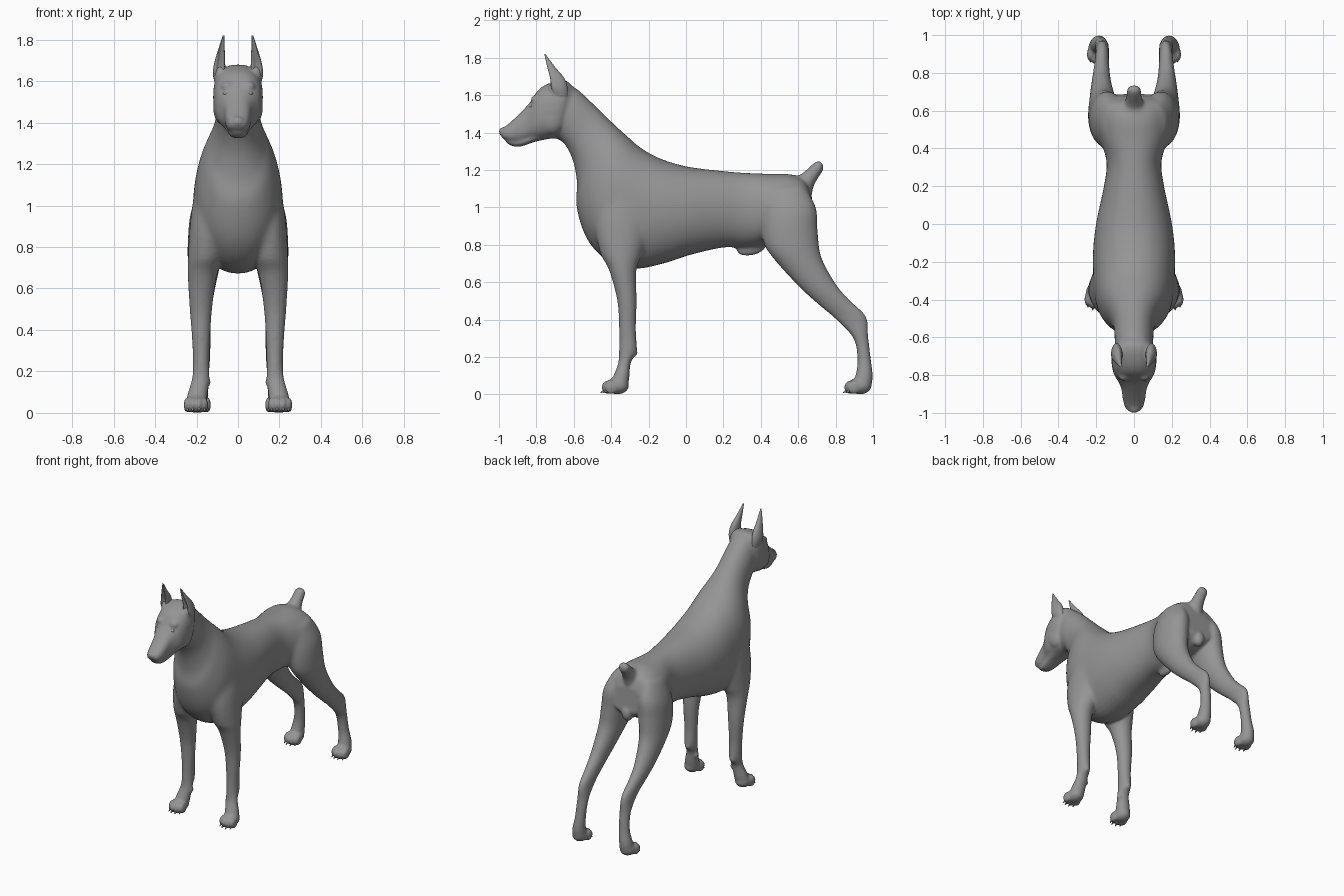
import bpy, bmesh, math
from mathutils import Matrix, Vector

# Dark grey coat
coat = bpy.data.materials.new("dark_grey")
coat.diffuse_color = (.3, .3, .3, 1)


def catmull(p, q, r, s, t):
    return [0.5 * (2 * b + (c - a) * t + (2 * a - 5 * b + 4 * c - d) * t * t
                   + (3 * b - a - 3 * c + d) * t ** 3) for a, b, c, d in zip(p, q, r, s)]


def loft(bm, rows, side=1, power=2.0, dent=0.0, seg=28, steps=5):
    """Skin oval rings. Row: y, z of one edge, y, z of the opposite edge, half width, x."""
    rows = [tuple(r) + (0,) * (6 - len(r)) for r in rows]
    fine = []
    for i in range(len(rows) - 1):
        p, s = rows[max(i - 1, 0)], rows[min(i + 2, len(rows) - 1)]
        fine += [catmull(p, rows[i], rows[i + 1], s, k / steps) for k in range(steps)]
    fine.append(rows[-1])
    rings = []
    for ya, za, yb, zb, w, x in fine:
        ring = []
        for k in range(seg):
            a = 2 * math.pi * k / seg
            c, s = math.cos(a), math.sin(a)
            u = math.copysign(abs(c) ** (2 / power), c) * (1 - dent * max(0, c) ** 4)
            v = math.copysign(abs(s) ** (2 / power), s)
            ring.append(bm.verts.new((side * (x + w * v), (ya + yb) / 2 + u * (ya - yb) / 2,
                                      (za + zb) / 2 + u * (za - zb) / 2)))
        rings.append(ring)
    faces = [bm.faces.new(rings[0]), bm.faces.new(rings[-1])]
    for a, b in zip(rings, rings[1:]):
        for k in range(seg):
            n = (k + 1) % seg
            faces.append(bm.faces.new((a[k], a[n], b[n], b[k])))
    bmesh.ops.recalc_face_normals(bm, faces=faces)


def blob(bm, loc, size, tilt=0.0):
    m = Matrix.Translation(loc) @ Matrix.Rotation(tilt, 4, 'X') @ Matrix.Diagonal((*size, 1))
    bmesh.ops.create_uvsphere(bm, u_segments=20, v_segments=12, radius=1, matrix=m)


def finish(bm, name):
    me = bpy.data.meshes.new(name)
    bm.to_mesh(me)
    bm.free()
    for p in me.polygons:
        p.use_smooth = True
    me.materials.append(coat)
    ob = bpy.data.objects.new(name, me)
    bpy.context.collection.objects.link(ob)
    return ob


def ramp(v, lo, hi):
    return min(1, max(0, (v - lo) / (hi - lo)))


TRUNK = [(.672, 1.06, .685, .92, .11), (.635, 1.14, .682, .87, .165), (.56, 1.178, .60, .82, .185),
         (.45, 1.18, .46, .80, .18), (.33, 1.185, .33, .785, .145), (.2, 1.195, .2, .785, .16),
         (0, 1.22, .02, .745, .20), (-.15, 1.267, -.12, .70, .217), (-.25, 1.325, -.28, .672, .217),
         (-.30, 1.368, -.42, .715, .212), (-.34, 1.403, -.53, .83, .195), (-.38, 1.44, -.585, 1.0, .16),
         (-.42, 1.478, -.583, 1.13, .13), (-.48, 1.537, -.605, 1.25, .108), (-.57, 1.622, -.65, 1.34, .102),
         (-.62, 1.655, -.70, 1.37, .10)]
HEAD = [(-.60, 1.64, -.66, 1.38, .09), (-.645, 1.679, -.70, 1.37, .117), (-.72, 1.668, -.77, 1.362, .118),
        (-.785, 1.632, -.81, 1.36, .105), (-.83, 1.567, -.84, 1.36, .083), (-.87, 1.522, -.875, 1.348, .067),
        (-.93, 1.463, -.925, 1.347, .059), (-.975, 1.425, -.965, 1.36, .047), (-.995, 1.405, -.985, 1.375, .03)]
JAW = [(-.72, 1.45, -.74, 1.365, .075), (-.80, 1.40, -.81, 1.35, .062), (-.88, 1.375, -.885, 1.325, .045),
       (-.935, 1.37, -.935, 1.33, .036), (-.964, 1.365, -.962, 1.348, .022)]
TAIL = [(.55, 1.15, .67, 1.05, .06), (.608, 1.175, .682, 1.11, .048), (.65, 1.207, .708, 1.16, .039),
        (.688, 1.24, .732, 1.198, .036), (.712, 1.25, .733, 1.228, .022)]
FRONT_LEG = [(-.40, 1.16, -.24, 1.16, .04, .13), (-.46, 1.03, -.20, 1.03, .075, .14),
             (-.487, .90, -.20, .89, .086, .148), (-.46, .76, -.235, .75, .086, .155),
             (-.412, .666, -.266, .66, .070, .172), (-.368, .505, -.264, .50, .054, .179),
             (-.357, .35, -.268, .35, .043, .178), (-.357, .25, -.264, .23, .04, .178),
             (-.362, .17, -.295, .17, .041, .18), (-.388, .10, -.303, .09, .048, .194),
             (-.41, .05, -.312, .03, .052, .203)]
HIND_LEG = [(.42, 1.09, .63, 1.12, .06, .11), (.40, .95, .694, 1.0, .092, .135), (.41, .82, .704, .87, .094, .148),
            (.465, .73, .725, .73, .08, .162), (.605, .575, .808, .58, .057, .172),
            (.715, .475, .885, .495, .043, .172), (.80, .403, .963, .415, .036, .169),
            (.895, .30, .974, .31, .036, .169), (.917, .185, .988, .19, .036, .175),
            (.908, .11, .998, .10, .043, .186), (.89, .05, .99, .03, .048, .19)]
EAR = [(-.70, 1.56, -.63, 1.58, .024, .082), (-.738, 1.63, -.632, 1.635, .031, .09),
       (-.745, 1.69, -.65, 1.69, .026, .088), (-.752, 1.75, -.70, 1.75, .016, .08),
       (-.759, 1.82, -.752, 1.82, .004, .07)]
PAWS = [(.203, -.367), (.190, .93)]      # centre of front and hind paw

# Body: overlapping forms, fused into one skin
body = bmesh.new()
loft(body, TRUNK, power=2.15, seg=40)
loft(body, HEAD, power=2.5)
loft(body, JAW, power=2.3)
loft(body, TAIL)
blob(body, (0, -.978, 1.405), (.031, .024, .024))           # nose
blob(body, (0, .35, .785), (.028, .085, .042), .2)          # sheath
blob(body, (0, .665, .87), (.04, .04, .055))                # rear bulge
claws = bmesh.new()
for side in (1, -1):
    loft(body, FRONT_LEG, side)
    loft(body, HIND_LEG, side)
    blob(body, (side * .053, -.803, 1.575), (.03, .028, .024))    # brow
    blob(body, (side * .075, -.72, 1.47), (.045, .07, .08))       # cheek
    blob(body, (side * .085, -.685, 1.63), (.034, .05, .05))      # ear root
    blob(body, (side * .178, -.275, .225), (.018, .018, .024))    # wrist pad
    blob(body, (side * .143, -.325, .15), (.012, .016, .022))     # dew toe
    for px, py in PAWS:
        blob(body, (side * px, py, .046), (.053, .062, .046))
        for off, fwd in ((-.041, -.032), (-.015, -.048), (.015, -.048), (.041, -.032)):
            blob(body, (side * (px + off), py + fwd, .038), (.0185, .038, .038), .2)
            # claw pointing forward and down
            d = Vector((0, -.8, -.5)).to_track_quat('Z', 'Y').to_matrix().to_4x4()
            m = Matrix.Translation((side * (px + off), py + fwd - .029, .017)) @ d
            bmesh.ops.create_cone(claws, cap_ends=True, segments=10, radius1=.010,
                                  radius2=.002, depth=.03, matrix=m)
rough = finish(body, "rough_body")
fuse = rough.modifiers.new("fuse", 'REMESH')
fuse.mode = 'VOXEL'
fuse.voxel_size = .0085
fuse.use_smooth_shade = True
graph = bpy.context.evaluated_depsgraph_get()
mesh = bpy.data.meshes.new_from_object(rough.evaluated_get(graph))
bpy.data.objects.remove(rough)
skin = bpy.data.objects.new("dog_body", mesh)
bpy.context.collection.objects.link(skin)
if not mesh.materials:
    mesh.materials.append(coat)

# Light smoothing everywhere, strong blending where limbs meet the trunk
group = skin.vertex_groups.new(name="trunk")
for v in mesh.vertices:
    x, y, z = v.co
    w = ramp(z, .74, .86) * ramp(-z, -1.4, -1.25) * ramp(-y, -.66, -.56) * ramp(y, -.64, -.54)
    if w > 0:
        group.add([v.index], w, 'REPLACE')
for name, steps, vg in (("soften", 6, ""), ("blend", 60, "trunk")):
    mod = skin.modifiers.new(name, 'SMOOTH')
    mod.factor = .5
    mod.iterations = steps
    mod.vertex_group = vg
finish(claws, "claws")

# Ears and eyes
for side, label in ((1, "left"), (-1, "right")):
    bm = bmesh.new()
    loft(bm, EAR, side, dent=.6)
    finish(bm, label + "_ear")
    bm = bmesh.new()
    blob(bm, (side * .056, -.823, 1.54), (.016, .014, .010))
    finish(bm, label + "_eye")
